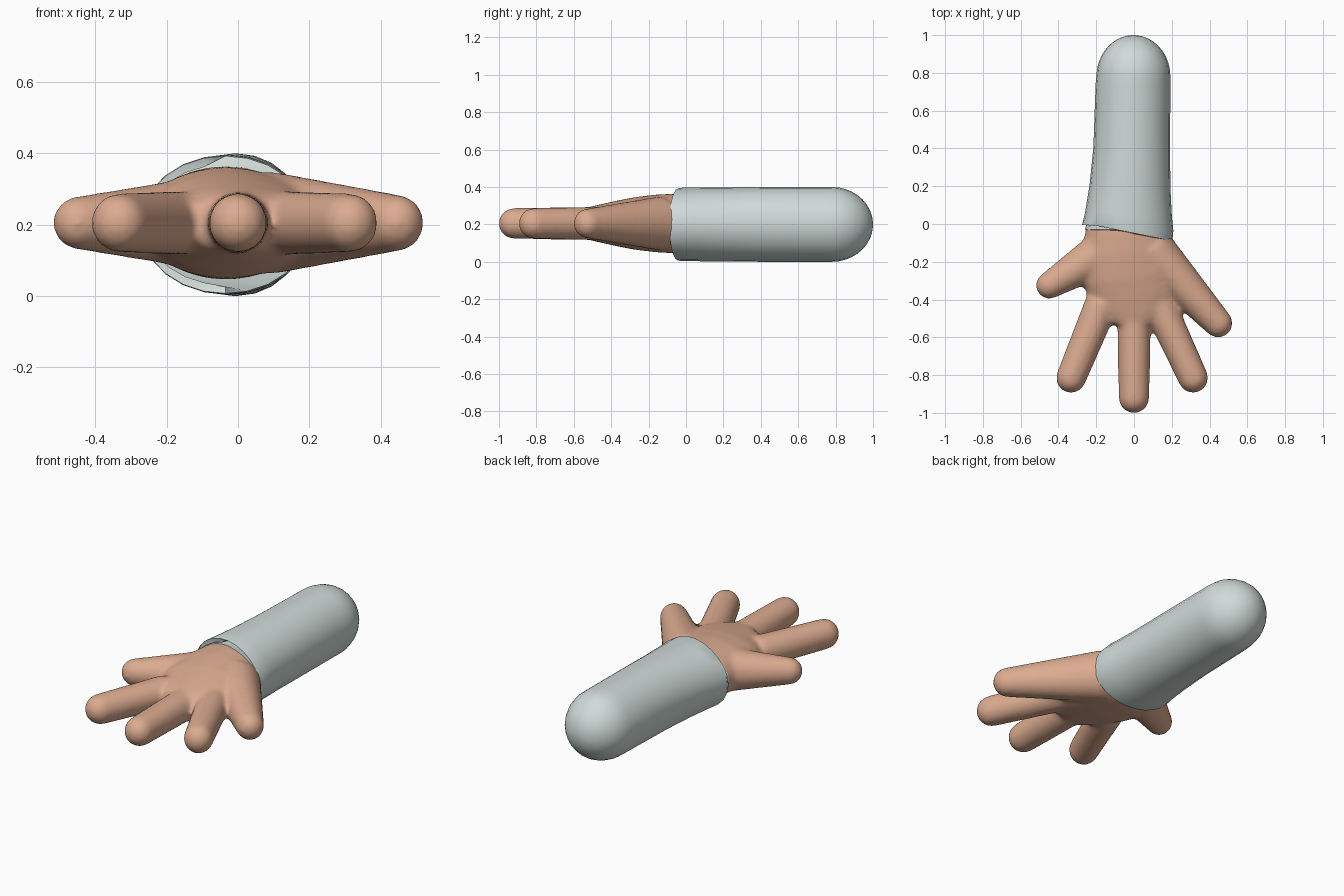
import bpy, bmesh, math
from mathutils import Vector

if "Cube" in bpy.data.objects:
    bpy.data.objects.remove(bpy.data.objects["Cube"], do_unlink=True)

MID_Z = 0.205


def material(name, colour):
    mat = bpy.data.materials.new(name)
    mat.use_nodes = True
    mat.diffuse_color = colour
    bsdf = next(n for n in mat.node_tree.nodes if n.type == 'BSDF_PRINCIPLED')
    bsdf.inputs["Base Color"].default_value = colour
    bsdf.inputs["Roughness"].default_value = 0.7
    return mat


def loft(bm, stations, sides=24, z=MID_Z):
    """Skin oval rings along a flat path; each station is x, y, half width, half height."""
    rings = []
    for i, (x, y, wide, high) in enumerate(stations):
        before, after = stations[max(i - 1, 0)], stations[min(i + 1, len(stations) - 1)]
        along = Vector((after[0] - before[0], after[1] - before[1], 0)).normalized()
        across = Vector((-along.y, along.x, 0))
        ring = []
        for k in range(sides):
            a = math.tau * k / sides
            p = Vector((x, y, z)) + across * wide * math.cos(a)
            p.z += high * math.sin(a)
            ring.append(bm.verts.new(p))
        rings.append(ring)
    for r, s in zip(rings, rings[1:]):
        for k in range(sides):
            n = (k + 1) % sides
            bm.faces.new((r[k], r[n], s[n], s[k]))
    bm.faces.new(rings[0])
    bm.faces.new(rings[-1])


def dome(start, direction, wide, high, length, steps=7):
    """Stations of a rounded end."""
    out = []
    for i in range(steps + 1):
        a = 0.97 * math.pi / 2 * i / steps
        c, s = math.cos(a), math.sin(a) * length
        out.append((start[0] + direction[0] * s, start[1] + direction[1] * s, wide * c, high * c))
    return out


def finger(bm, base, tip, base_size, tip_size):
    """Tapered finger from the palm, with a rounded tip centred on tip."""
    d = (Vector(tip) - Vector(base)).normalized()
    body = []
    for i in range(4):
        t = i / 4
        body.append(tuple(a + (b - a) * t for a, b in zip((*base, *base_size), (*tip, *tip_size))))
    loft(bm, body + dome(tip, d, *tip_size, tip_size[0]))


def make_object(name, bm, mat):
    bmesh.ops.recalc_face_normals(bm, faces=bm.faces)
    mesh = bpy.data.meshes.new(name)
    bm.to_mesh(mesh)
    bm.free()
    mesh.materials.append(mat)
    obj = bpy.data.objects.new(name, mesh)
    bpy.context.collection.objects.link(obj)
    bpy.ops.object.select_all(action='DESELECT')
    obj.select_set(True)
    bpy.context.view_layer.objects.active = obj
    return obj


skin = material("skin", (0.72, 0.41, 0.28, 1))
cloth = material("pale grey cloth", (0.63, 0.71, 0.69, 1))

# Hand: palm and five fingers, blended into one skin
bm = bmesh.new()
loft(bm, [(-0.03, 0.1, 0.21, 0.15), (-0.035, -0.05, 0.225, 0.16), (-0.03, -0.16, 0.255, 0.155),
          (-0.01, -0.28, 0.265, 0.14), (0, -0.38, 0.24, 0.12), (0, -0.47, 0.2, 0.1),
          (0, -0.53, 0.13, 0.085)])
finger(bm, (-0.11, -0.12), (-0.448, -0.325), (0.13, 0.13), (0.072, 0.075))
finger(bm, (-0.17, -0.42), (-0.333, -0.815), (0.09, 0.09), (0.08, 0.083))
finger(bm, (0, -0.42), (0, -0.92), (0.09, 0.09), (0.082, 0.083))
finger(bm, (0.13, -0.42), (0.313, -0.815), (0.09, 0.09), (0.08, 0.083))
finger(bm, (0.09, -0.14), (0.445, -0.525), (0.13, 0.145), (0.077, 0.08))
hand = make_object("hand", bm, skin)
blend = hand.modifiers.new("blend", 'REMESH')
blend.mode = 'VOXEL'
blend.voxel_size = 0.012
blend.use_smooth_shade = True
soften = hand.modifiers.new("soften", 'SMOOTH')
soften.factor = 0.5
soften.iterations = 16

# Sleeve: folded cuff, flared wrist and rounded far end
bm = bmesh.new()
loft(bm, [(-0.035, 0.06, 0.2, 0.15), (-0.035, -0.03, 0.225, 0.17), (-0.035, -0.042, 0.243, 0.193),
          (-0.033, -0.02, 0.242, 0.196), (-0.029, 0.05, 0.23, 0.197), (-0.021, 0.2, 0.214, 0.198),
          (-0.012, 0.4, 0.203, 0.2), (-0.008, 0.6, 0.2, 0.2), (-0.005, 0.74, 0.198, 0.2)]
     + dome((-0.003, 0.78), (0, 1), 0.196, 0.2, 0.22, 9))
sleeve = make_object("sleeve", bm, cloth)
sleeve.location.z = 0.2 - MID_Z
bpy.ops.object.shade_smooth_by_angle(angle=math.radians(50))
